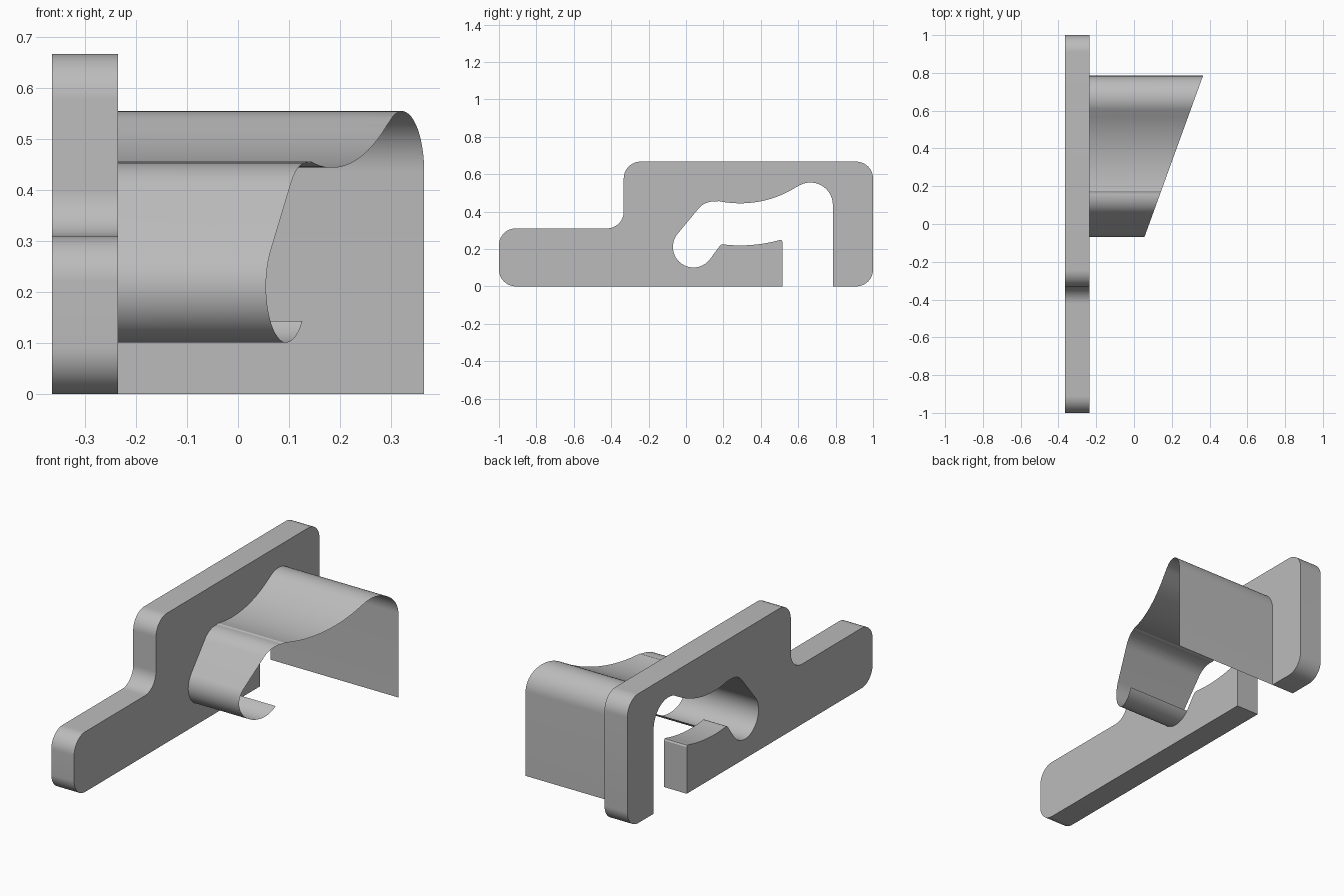
import bpy, bmesh
from math import radians, cos, sin

cube = bpy.data.objects.get("Cube")
if cube:
    bpy.data.objects.remove(cube)

X_OUT, X_IN = -0.365, -0.235

grey = bpy.data.materials.new("plain grey")
grey.use_nodes = True
colour = (0.5, 0.5, 0.5, 1)
grey.diffuse_color = colour
grey.node_tree.nodes["Principled BSDF"].inputs["Base Color"].default_value = colour


def arc(y, z, r, start, end, n=16):
    """Points on a circle in the side (y, z) plane, angles in degrees."""
    angles = [radians(start + (end - start) * i / n) for i in range(n + 1)]
    return [(y + r * cos(a), z + r * sin(a)) for a in angles]


def finish(bm, name):
    mesh = bpy.data.meshes.new(name)
    bm.to_mesh(mesh)
    bm.free()
    mesh.materials.append(grey)
    obj = bpy.data.objects.new(name, mesh)
    bpy.context.collection.objects.link(obj)
    bpy.ops.object.select_all(action='DESELECT')
    obj.select_set(True)
    bpy.context.view_layer.objects.active = obj
    bpy.ops.object.shade_smooth_by_angle(angle=radians(30))
    return obj


# Guide curve: up the rear wall, over the crest, along the dip, round the hook
guide = [(0.785, 0)]
guide += arc(0.665, 0.435, 0.12, 0, 123.4, 24)
guide += arc(0.29, 1.004, 0.56, 303.4, 258, 24)[1:]
guide += arc(0.15, 0.344, 0.11, 78, 143)[1:]
guide += arc(0.04, 0.211, 0.11, 143, 322, 32)

# Side plate: rounded stepped outline with the guide slot open at the bottom
R = 0.09
top, step = 0.667, 0.31
outline = list(guide)
outline += [(0.178, 0.213), (0.186, 0.222), (0.196, 0.225)]
outline += arc(0.29, 1.004, 0.785, 263.8, 285.5)
outline += [(0.51, 0.248), (0.515, 0.24), (0.515, 0)]
outline += arc(-1 + R, R, R, 270, 180)
outline += arc(-1 + R, step - R, R, 180, 90)
outline += arc(-0.333 - R, step + R, R, 270, 360)
outline += arc(-0.333 + R, top - R, R, 180, 90)
outline += arc(1 - R, top - R, R, 90, 0)
outline += arc(1 - R, R, R, 0, -90)

bm = bmesh.new()
face = bm.faces.new([bm.verts.new((X_OUT, y, z)) for y, z in outline])
extruded = bmesh.ops.extrude_face_region(bm, geom=[face])["geom"]
bmesh.ops.translate(bm, vec=(X_IN - X_OUT, 0, 0),
                    verts=[g for g in extruded if isinstance(g, bmesh.types.BMVert)])
bmesh.ops.recalc_face_normals(bm, faces=bm.faces)
finish(bm, "side_plate")

# Thin curved sheet following the slot, its free end cut on a slant
bm = bmesh.new()
rows = []
for y, z in guide:
    slant = 0.055 + (y + 0.07) * 0.363
    rows.append((bm.verts.new((X_IN, y, z)), bm.verts.new((slant, y, z))))
for (a, b), (c, d) in zip(rows, rows[1:]):
    bm.faces.new((a, b, d, c))
bmesh.ops.remove_doubles(bm, verts=bm.verts, dist=1e-5)
bm.normal_update()
# Outer side of the sheet faces up and away from the slot
if max(bm.faces, key=lambda f: f.calc_center_median().z).normal.z < 0:
    bmesh.ops.reverse_faces(bm, faces=bm.faces)
finish(bm, "curved_sheet")
